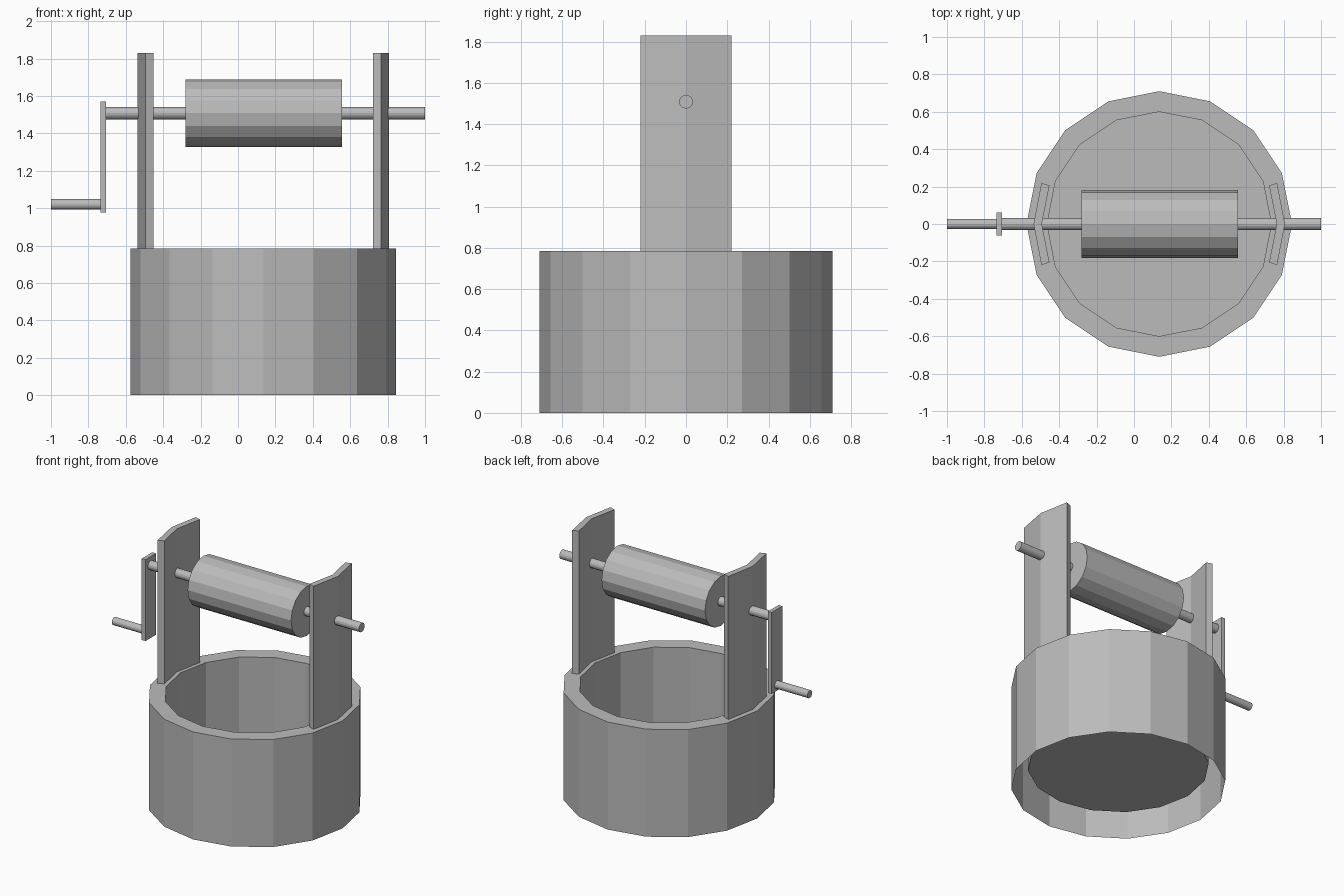
import bpy, bmesh
from math import pi, sin, cos
from mathutils import Matrix, Vector

cube = bpy.data.objects.get("Cube")
if cube:
    bpy.data.objects.remove(cube, do_unlink=True)

SIDES = 16
CX = 0.135          # centre of the well
RIM_Z = 0.785
AXLE_Z = 1.508

grey = bpy.data.materials.new("plain grey")
grey.use_nodes = True
colour = (0.5, 0.5, 0.5, 1)
grey.diffuse_color = colour
grey.node_tree.nodes["Principled BSDF"].inputs["Base Color"].default_value = colour


def finish(name, bm):
    mesh = bpy.data.meshes.new(name)
    bm.to_mesh(mesh)
    bm.free()
    mesh.materials.append(grey)
    obj = bpy.data.objects.new(name, mesh)
    bpy.context.scene.collection.objects.link(obj)
    return obj


def rod(name, x0, x1, z, radius):
    """Flat-sided cylinder lying along x."""
    bm = bmesh.new()
    place = Matrix.Translation(((x0 + x1) / 2, 0, z)) @ Matrix.Rotation(pi / 2, 4, 'Y')
    bmesh.ops.create_cone(bm, cap_ends=True, segments=SIDES, radius1=radius,
                          radius2=radius, depth=x1 - x0, matrix=place)
    return finish(name, bm)


# Well wall: outer skin, rim, inner skin and raised floor; open underneath
bm = bmesh.new()
rings = []
for radius, z in ((0.71, 0), (0.71, RIM_Z), (0.6, RIM_Z), (0.6, 0.14)):
    rings.append([bm.verts.new((CX + radius * cos(2 * pi * i / SIDES),
                                radius * sin(2 * pi * i / SIDES), z))
                  for i in range(SIDES)])
for low, high in zip(rings, rings[1:]):
    for i in range(SIDES):
        j = (i + 1) % SIDES
        bm.faces.new((low[i], low[j], high[j], high[i]))
bm.faces.new(rings[-1])
finish("well_wall", bm)

# Bent posts rising from the rim on both sides
for name, side in (("left_post", 1), ("right_post", -1)):
    bm = bmesh.new()
    outline = [(0.672, 0), (0.63, 0.22), (0.587, 0.205),
               (0.628, 0), (0.587, -0.205), (0.63, -0.22)]
    base = bm.faces.new([bm.verts.new((CX + side * x, y, RIM_Z)) for x, y in outline])
    top = bmesh.ops.extrude_face_region(bm, geom=[base])
    bmesh.ops.translate(bm, vec=Vector((0, 0, 1.83 - RIM_Z)),
                        verts=[v for v in top["geom"] if isinstance(v, bmesh.types.BMVert)])
    bmesh.ops.recalc_face_normals(bm, faces=bm.faces)
    finish(name, bm)

# Winding gear
rod("axle", -0.71, 1.0, AXLE_Z, 0.033)
rod("rope_drum", -0.28, 0.555, AXLE_Z, 0.181)
rod("crank_grip", -1.0, -0.73, 1.021, 0.028)

# Crank arm
bm = bmesh.new()
bmesh.ops.create_cube(bm, size=1, matrix=Matrix.Translation((-0.72, 0, 1.273))
                      @ Matrix.Diagonal((0.03, 0.122, 0.594, 1)))
finish("crank_arm", bm)
